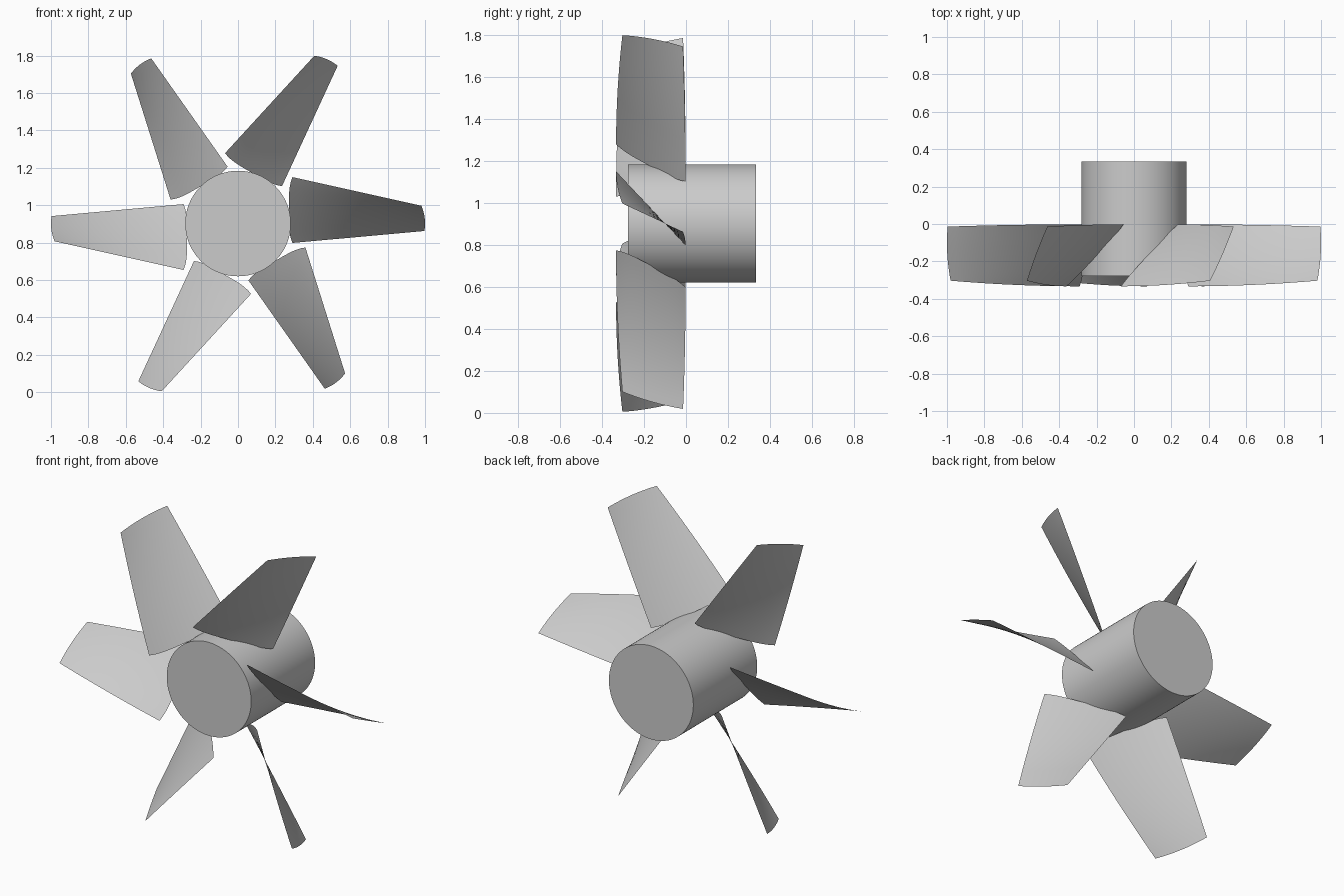
import bpy
import bmesh
import math
from mathutils import Matrix

if "Cube" in bpy.data.objects:
    bpy.data.objects.remove(bpy.data.objects["Cube"])

AXIS_Z = 0.902
CENTRE = Matrix.Translation((0, 0, AXIS_Z))

grey = bpy.data.materials.new("light_grey")
grey.use_nodes = True
colour = (0.6, 0.6, 0.6, 1)
grey.diffuse_color = colour
grey.node_tree.nodes["Principled BSDF"].inputs["Base Color"].default_value = colour


def finish(bm, name, matrix):
    """Turn a bmesh into a smooth, grey object."""
    bm.transform(matrix)
    mesh = bpy.data.meshes.new(name)
    bm.to_mesh(mesh)
    bm.free()
    mesh.materials.append(grey)
    obj = bpy.data.objects.new(name, mesh)
    bpy.context.collection.objects.link(obj)
    bpy.ops.object.select_all(action="DESELECT")
    obj.select_set(True)
    bpy.context.view_layer.objects.active = obj
    bpy.ops.object.shade_smooth_by_angle(angle=math.radians(35))


def mix(a, b, f):
    return a + (b - a) * f


def blade_point(u, s):
    """u runs from leading to trailing edge, s from root to tip."""
    root = 0.272 + 0.019 * (2 * u - 1) ** 4
    tip = 1.0 - 0.04 * (u - 0.7) ** 2
    lead = -0.333 + 0.03 * s ** 2
    trail = -0.002 - 0.012 * s ** 2
    width = mix(0.352, 0.135, s)
    return mix(root, tip, s), mix(lead, trail, u), width * (0.705 - u)


# Hub: a capped cylinder lying along y
bm = bmesh.new()
bmesh.ops.create_cone(bm, cap_ends=True, segments=96, radius1=0.282,
                      radius2=0.282, depth=0.61)
finish(bm, "hub", Matrix.Translation((0, 0.028, AXIS_Z))
       @ Matrix.Rotation(math.pi / 2, 4, "X"))

# Blades: six twisted, tapering sheets around the hub
STEPS = 16
for i in range(6):
    bm = bmesh.new()
    rows = [[bm.verts.new(blade_point(u / STEPS, s / STEPS))
             for u in range(STEPS + 1)] for s in range(STEPS + 1)]
    for low, high in zip(rows, rows[1:]):
        for k in range(STEPS):
            bm.faces.new((low[k], low[k + 1], high[k + 1], high[k]))
    finish(bm, f"blade_{i + 1}", CENTRE @ Matrix.Rotation(i * math.pi / 3, 4, "Y"))
